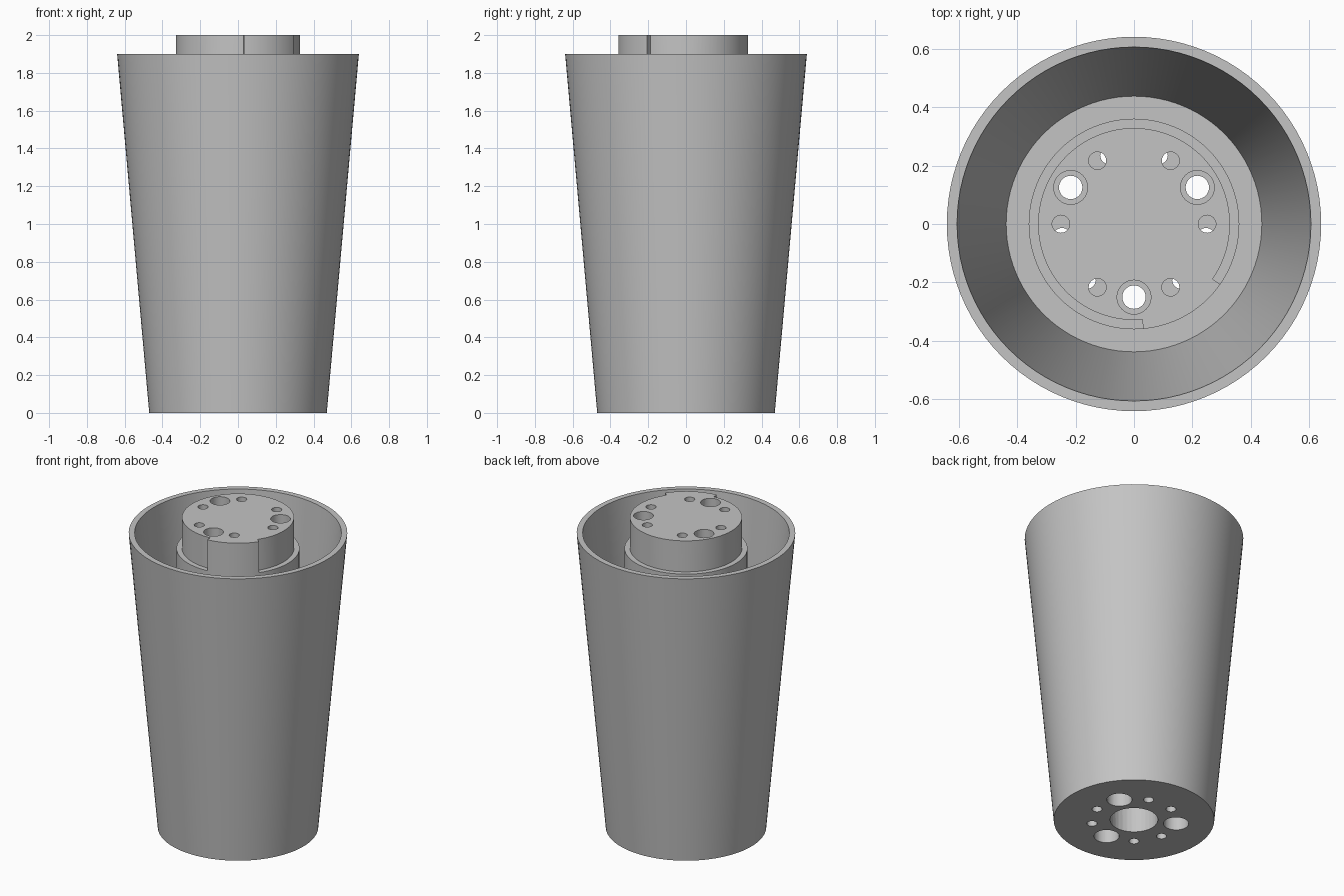
import bpy
import bmesh
from math import sin, cos, radians, tau

cube = bpy.data.objects.get("Cube")
if cube:
    bpy.data.objects.remove(cube, do_unlink=True)

SEGMENTS = 96
HOLE_CIRCLE = 0.25

grey = bpy.data.materials.new("light grey")
grey.use_nodes = True
colour = (0.55, 0.55, 0.55, 1)
grey.diffuse_color = colour
grey.node_tree.nodes["Principled BSDF"].inputs["Base Color"].default_value = colour


def finish(name, bm):
    bmesh.ops.recalc_face_normals(bm, faces=bm.faces)
    mesh = bpy.data.meshes.new(name)
    bm.to_mesh(mesh)
    bm.free()
    mesh.materials.append(grey)
    obj = bpy.data.objects.new(name, mesh)
    bpy.context.collection.objects.link(obj)
    return obj


def lathe(name, profile):
    """Spin a profile that starts and ends on the axis."""
    bm = bmesh.new()
    verts = [bm.verts.new((r, 0, z)) for r, z in profile]
    edges = [bm.edges.new(pair) for pair in zip(verts, verts[1:])]
    bmesh.ops.spin(bm, geom=verts + edges, cent=(0, 0, 0), axis=(0, 0, 1),
                   angle=tau, steps=SEGMENTS, use_merge=True)
    bmesh.ops.remove_doubles(bm, verts=bm.verts, dist=0.0001)
    return finish(name, bm)


def add_prism(bm, outline, bottom, top):
    face = bm.faces.new([bm.verts.new((x, y, bottom)) for x, y in outline])
    moved = bmesh.ops.extrude_face_region(bm, geom=[face])["geom"]
    bmesh.ops.translate(bm, vec=(0, 0, top - bottom),
                        verts=[v for v in moved if isinstance(v, bmesh.types.BMVert)])
    if face.is_valid is False:
        bm.faces.new(face.verts)


def arc(radius, start, end, steps, cx=0, cy=0):
    angles = [radians(start + (end - start) * i / steps) for i in range(steps + 1)]
    return [(cx + radius * cos(a), cy + radius * sin(a)) for a in angles]


def hole_cutter(name, angles, radius, bottom, top, distance=HOLE_CIRCLE):
    bm = bmesh.new()
    for angle in angles:
        a = radians(angle)
        circle = arc(radius, 0, 360, 32, distance * cos(a), distance * sin(a))[:-1]
        for z_pair in [(bottom, top)]:
            lower = [bm.verts.new((x, y, z_pair[0])) for x, y in circle]
            upper = [bm.verts.new((x, y, z_pair[1])) for x, y in circle]
            bridge(bm, lower, upper)
    return finish(name, bm)


def bridge(bm, lower, upper):
    count = len(lower)
    bm.faces.new(lower[::-1])
    bm.faces.new(upper)
    for i in range(count):
        j = (i + 1) % count
        bm.faces.new((lower[i], lower[j], upper[j], upper[i]))


def ledge_cutter():
    """Partial ring that leaves the raised key standing."""
    bm = bmesh.new()
    outline = arc(0.4, -35, 275, 80) + arc(0.328, 275, -35, 80)
    lower = [bm.verts.new((x, y, 1.8)) for x, y in outline]
    upper = [bm.verts.new((x, y, 2.1)) for x, y in outline]
    bridge(bm, lower, upper)
    return finish("ledge_cutter", bm)


def cut(body, cutter):
    mod = body.modifiers.new(cutter.name, "BOOLEAN")
    mod.operation = "DIFFERENCE"
    mod.solver = "EXACT"
    mod.object = cutter
    bpy.context.view_layer.objects.active = body
    bpy.ops.object.modifier_apply(modifier=mod.name)
    bpy.data.objects.remove(cutter, do_unlink=True)


# Tapered cup with a central hub rising from its floor
body = lathe("tapered_cup_with_hub", [
    (0, 0), (0.47, 0), (0.64, 1.9), (0.605, 1.9), (0.437, 0.04),
    (0.36, 0.04), (0.36, 2.0), (0, 2.0)])

# Step around the hub top, interrupted by the key
cut(body, ledge_cutter())

# Three screw holes, counterbored at both ends
screws = (30, 150, 270)
cut(body, hole_cutter("screw_through", screws, 0.04, -0.1, 2.1))
cut(body, hole_cutter("screw_top_bore", screws, 0.058, 1.88, 2.1))
cut(body, hole_cutter("screw_bottom_bore", screws, 0.074, -0.1, 1.0))

# Pin holes, spaced differently at the top and the bottom
cut(body, hole_cutter("top_pins", range(0, 360, 60), 0.03, 1.0, 2.1))
bottom_pins = [a + s for a in (90, 210, 330) for s in (-20, 20)]
cut(body, hole_cutter("bottom_pins", bottom_pins, 0.03, -0.1, 1.02))

# Central blind bore underneath
cut(body, hole_cutter("centre_bore", (0,), 0.14, -0.1, 1.6, distance=0))

bpy.ops.object.select_all(action="DESELECT")
body.select_set(True)
bpy.context.view_layer.objects.active = body
bpy.ops.object.shade_smooth_by_angle(angle=radians(30))
